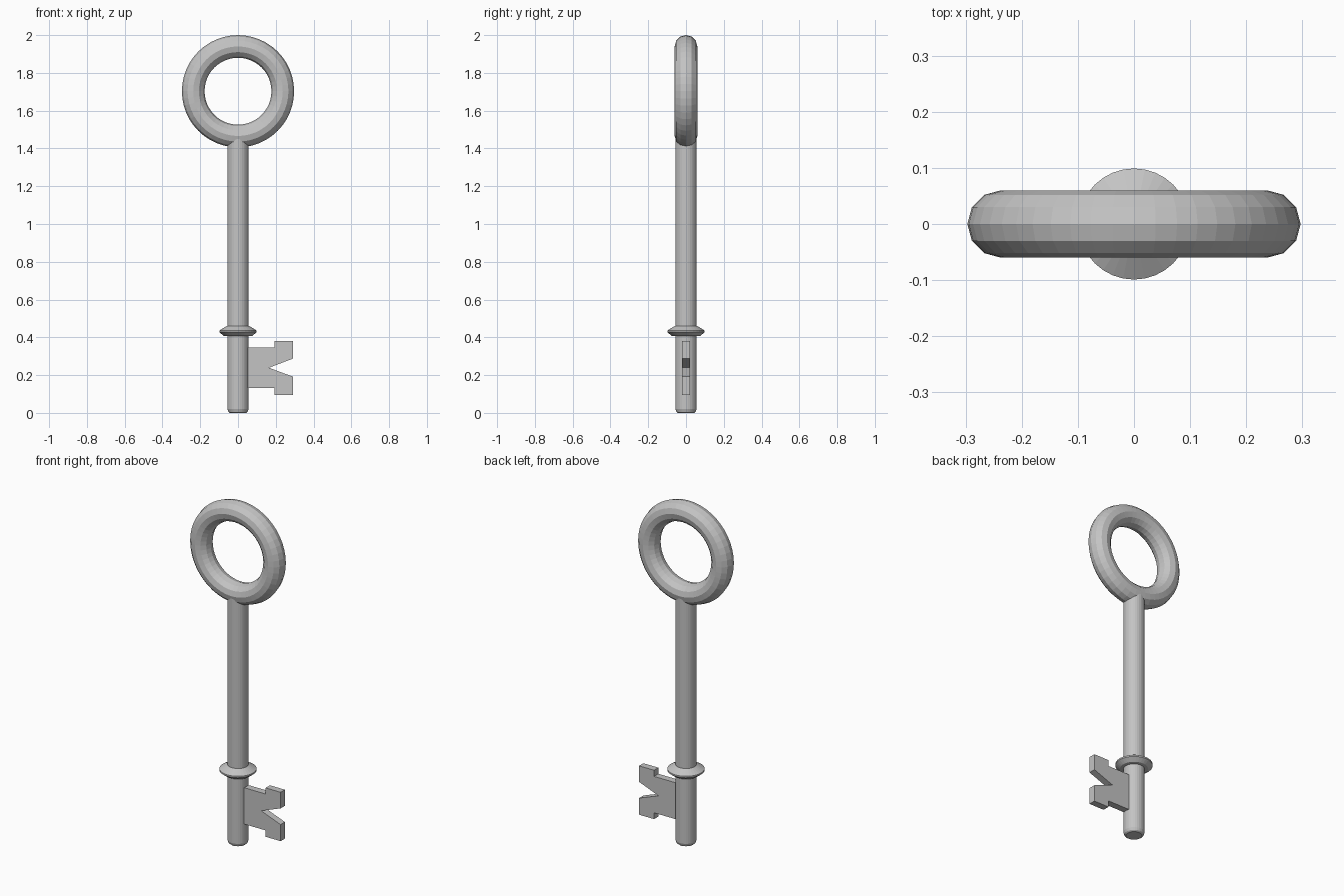
import bpy, bmesh, math

if "Cube" in bpy.data.objects:
    bpy.data.objects.remove(bpy.data.objects["Cube"])

metal = bpy.data.materials.new("grey metal")
metal.diffuse_color = (0.55, 0.55, 0.55, 1)
metal.use_nodes = True
metal.node_tree.nodes["Principled BSDF"].inputs["Base Color"].default_value = metal.diffuse_color


def finish(bm, name):
    bmesh.ops.recalc_face_normals(bm, faces=bm.faces[:])
    mesh = bpy.data.meshes.new(name)
    bm.to_mesh(mesh)
    bm.free()
    mesh.materials.append(metal)
    obj = bpy.data.objects.new(name, mesh)
    bpy.context.collection.objects.link(obj)
    return obj


def lathe(name, profile, sides=32):
    """Turn a (radius, z) profile around z and cap both ends."""
    bm = bmesh.new()
    rings = []
    for r, z in profile:
        rings.append([bm.verts.new((r * math.cos(2 * math.pi * i / sides),
                                    r * math.sin(2 * math.pi * i / sides), z))
                      for i in range(sides)])
    for a, b in zip(rings, rings[1:]):
        for i in range(sides):
            j = (i + 1) % sides
            bm.faces.new((a[i], a[j], b[j], b[i]))
    bm.faces.new(rings[0])
    bm.faces.new(rings[-1])
    return finish(bm, name)


# Shaft with chamfered tip, running up into the ring
lathe("shaft", [(0.043, 0), (0.051, 0.006), (0.056, 0.02), (0.056, 1.465)])

# Collar
lathe("collar", [(0.05, 0.406), (0.075, 0.408), (0.099, 0.427),
                 (0.099, 0.436), (0.058, 0.461), (0.05, 0.461)])

# Ring handle
bpy.ops.mesh.primitive_torus_add(major_radius=0.237, minor_radius=0.06,
                                 major_segments=48, minor_segments=12,
                                 location=(0, 0, 1.703),
                                 rotation=(math.pi / 2, 0, 0))
ring = bpy.context.object
ring.name = "ring_handle"
ring.data.materials.append(metal)

# Toothed bit: outline in x, z extruded through y
outline = [(0.03, 0.132), (0.193, 0.132), (0.193, 0.095), (0.29, 0.095),
           (0.29, 0.192), (0.164, 0.239), (0.29, 0.287), (0.29, 0.381),
           (0.193, 0.381), (0.193, 0.345), (0.03, 0.345)]
bm = bmesh.new()
face = bm.faces.new([bm.verts.new((x, -0.02, z)) for x, z in outline])
moved = bmesh.ops.extrude_face_region(bm, geom=[face], use_keep_orig=True)
bmesh.ops.translate(bm, vec=(0, 0.04, 0),
                    verts=[g for g in moved["geom"] if isinstance(g, bmesh.types.BMVert)])
finish(bm, "key_bit")
